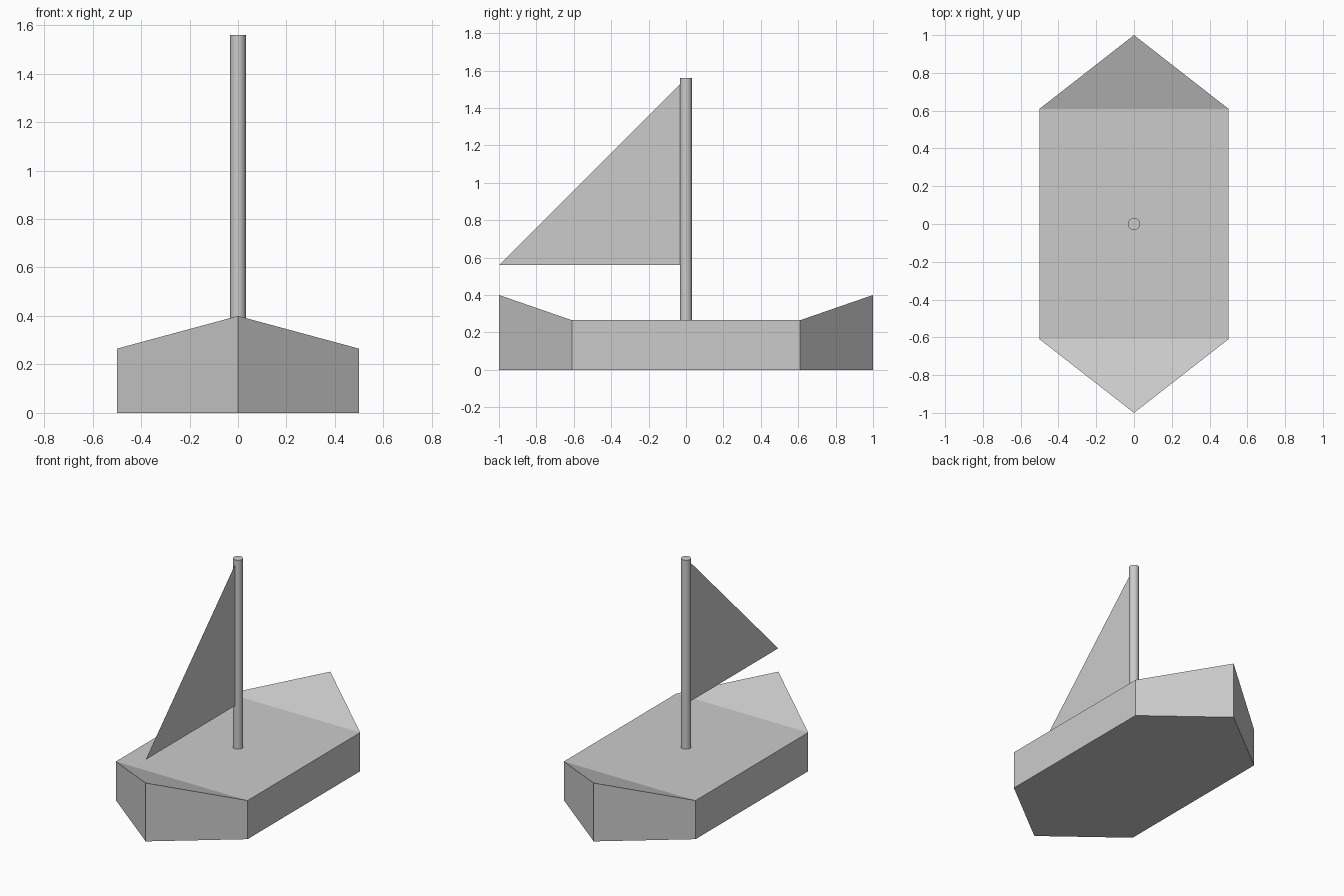
import bpy
import bmesh
from mathutils import Vector

if "Cube" in bpy.data.objects:
    bpy.data.objects.remove(bpy.data.objects["Cube"])

DECK_Z, TIP_Z = 0.265, 0.40
SHOULDER_Y, HALF_W = 0.61, 0.5
MAST_R, MAST_TOP = 0.032, 1.56


def make_object(name, bm):
    mesh = bpy.data.meshes.new(name)
    bm.to_mesh(mesh)
    bm.free()
    obj = bpy.data.objects.new(name, mesh)
    bpy.context.collection.objects.link(obj)
    return obj


# Hull: hexagonal outline extruded up, bow and stern tips raised
outline = [(0, -1), (HALF_W, -SHOULDER_Y), (HALF_W, SHOULDER_Y),
           (0, 1), (-HALF_W, SHOULDER_Y), (-HALF_W, -SHOULDER_Y)]
bm = bmesh.new()
bottom = [bm.verts.new((x, y, 0)) for x, y in outline]
top = [bm.verts.new((x, y, TIP_Z if x == 0 else DECK_Z)) for x, y in outline]
bm.faces.new(bottom)
for i in range(6):
    j = (i + 1) % 6
    bm.faces.new((bottom[i], bottom[j], top[j], top[i]))
# Flat deck with a sloping triangle at each end
bm.faces.new((top[1], top[2], top[4], top[5]))
bm.faces.new((top[5], top[0], top[1]))
bm.faces.new((top[2], top[3], top[4]))
bmesh.ops.recalc_face_normals(bm, faces=bm.faces)
make_object("hull", bm)

# Mast: round pole standing on the deck
bpy.ops.mesh.primitive_cylinder_add(
    vertices=32, radius=MAST_R, depth=MAST_TOP - DECK_Z,
    location=(0, 0, (MAST_TOP + DECK_Z) / 2))
bpy.context.object.name = "mast"
bpy.ops.object.shade_smooth_by_angle()

# Sail: single flat triangle from the mast to the bow
bm = bmesh.new()
luff = -MAST_R + 0.002
corners = [(0, -1, 0.56), (0, luff, 0.56), (0, luff, MAST_TOP + luff)]
bm.faces.new([bm.verts.new(Vector(c)) for c in corners])
make_object("sail", bm)
